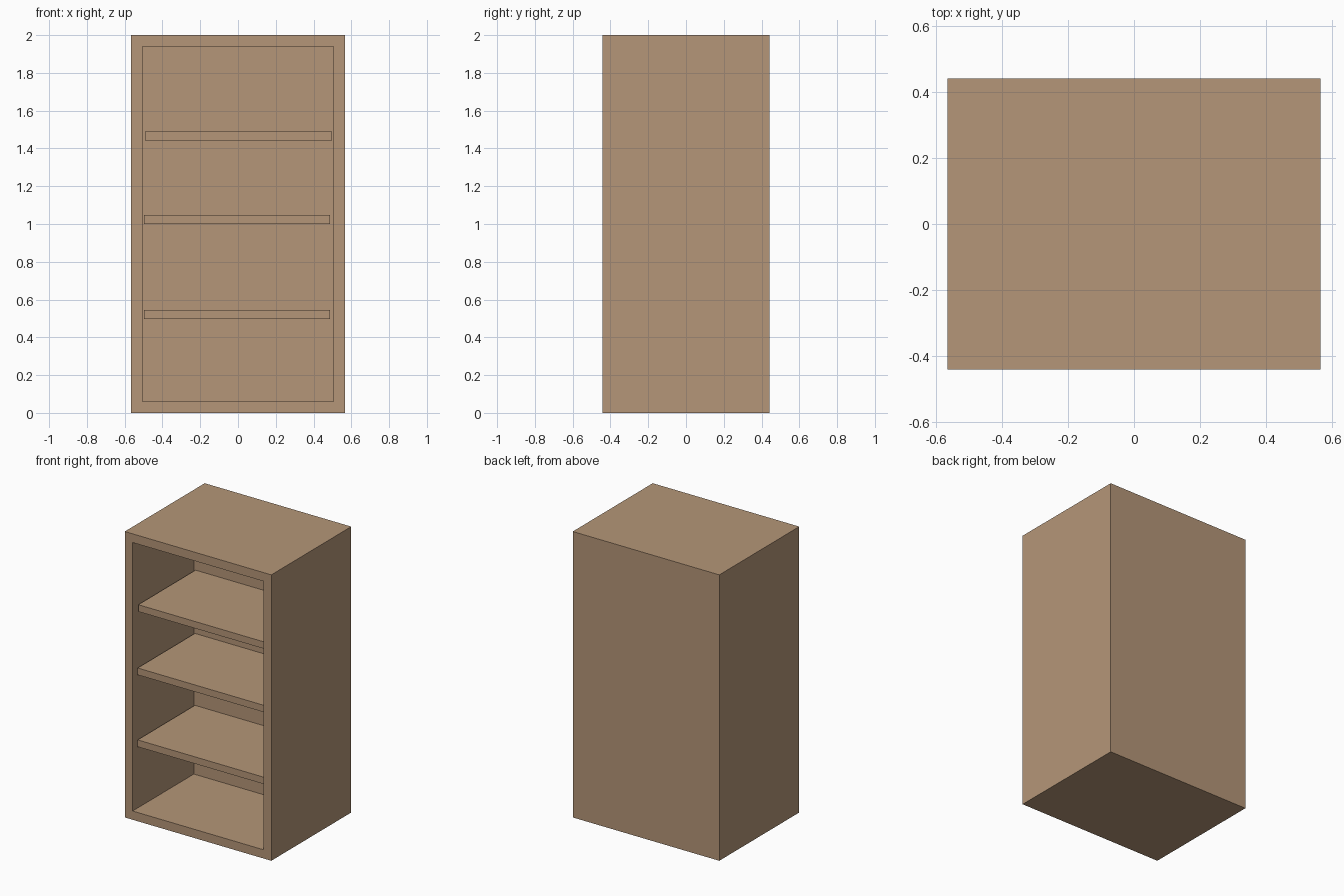
import bpy, bmesh
from mathutils import Vector

if "Cube" in bpy.data.objects:
    bpy.data.objects.remove(bpy.data.objects["Cube"])

wood = bpy.data.materials.new("light_brown_wood")
wood.diffuse_color = (0.46, 0.305, 0.188, 1.0)
wood.use_nodes = True
wood.node_tree.nodes["Principled BSDF"].inputs["Base Color"].default_value = wood.diffuse_color


def box_bmesh(lo, hi):
    """Axis-aligned box between two corners."""
    bm = bmesh.new()
    bmesh.ops.create_cube(bm, size=1.0)
    lo, hi = Vector(lo), Vector(hi)
    for v in bm.verts:
        v.co = Vector([lo[i] + (v.co[i] + 0.5) * (hi[i] - lo[i]) for i in range(3)])
    return bm


def finish(bm, name):
    bm.normal_update()
    mesh = bpy.data.meshes.new(name)
    bm.to_mesh(mesh)
    bm.free()
    mesh.materials.append(wood)
    obj = bpy.data.objects.new(name, mesh)
    bpy.context.collection.objects.link(obj)
    return obj


FRONT, BACK, CAVITY_BACK = -0.442, 0.442, 0.235

# Cabinet: box whose front face is inset and pushed in to form the cavity
bm = box_bmesh((-0.567, FRONT, 0.0), (0.567, BACK, 2.0))
bm.normal_update()
front = min(bm.faces, key=lambda f: f.calc_center_median().y)
bmesh.ops.inset_region(bm, faces=[front], thickness=0.061, use_even_offset=True)
pushed = bmesh.ops.extrude_discrete_faces(bm, faces=[front])["faces"][0]
for v in pushed.verts:
    v.co.y = CAVITY_BACK
finish(bm, "cabinet")

# Shelves: fixed to the back wall with a narrow gap at each side
for name, x0, x1, z in (("lower_shelf", -0.498, 0.488, 0.496),
                        ("middle_shelf", -0.498, 0.488, 0.999),
                        ("upper_shelf", -0.493, 0.498, 1.443)):
    finish(box_bmesh((x0, -0.398, z), (x1, CAVITY_BACK, z + 0.048)), name)
